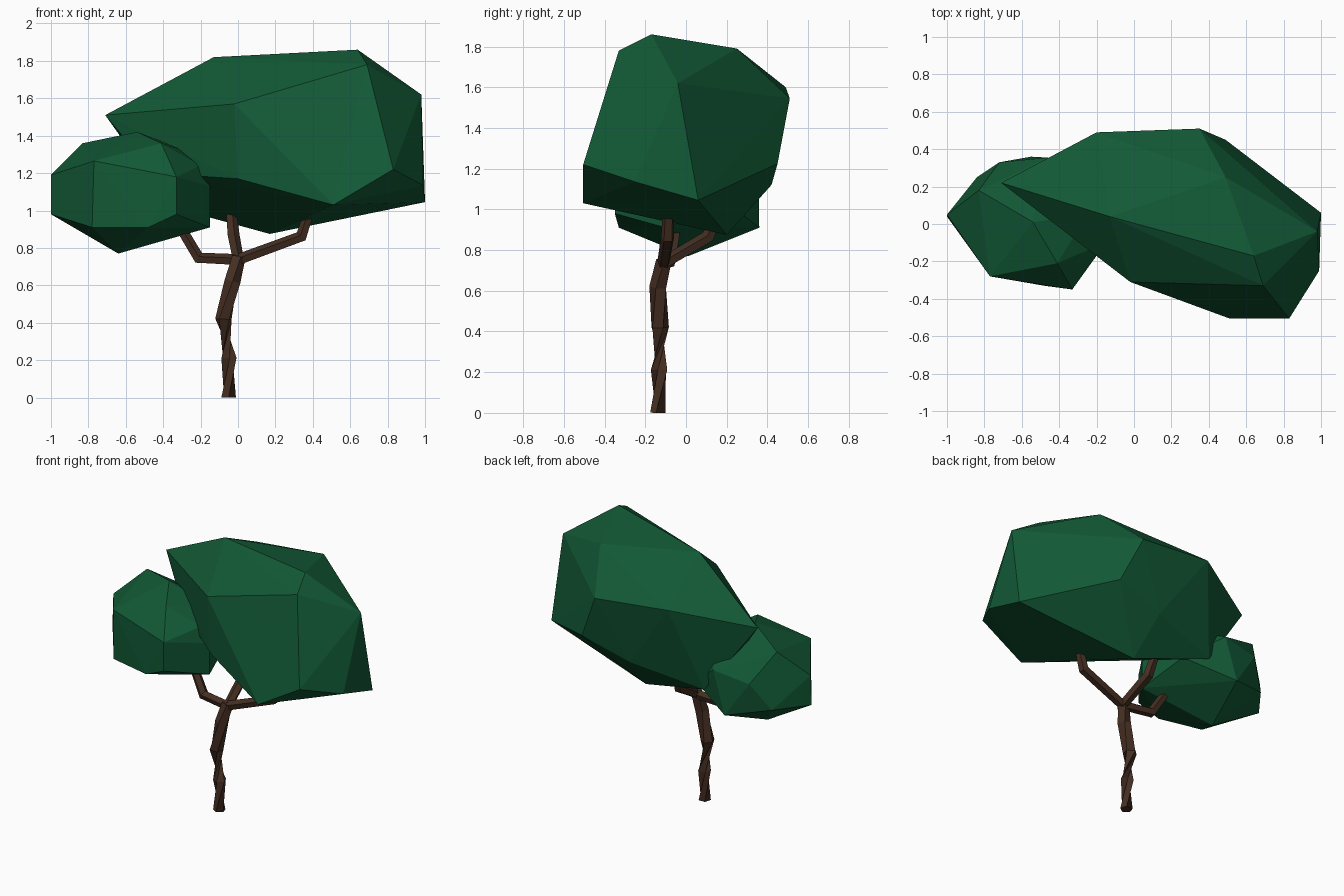
import bpy, bmesh, math
from mathutils import Vector

if "Cube" in bpy.data.objects:
    bpy.data.objects.remove(bpy.data.objects["Cube"])


def material(name, rgb):
    m = bpy.data.materials.new(name)
    m.diffuse_color = (*rgb, 1)
    m.use_nodes = True
    m.node_tree.nodes["Principled BSDF"].inputs["Base Color"].default_value = m.diffuse_color
    return m


LEAF = material("leaf_green", (0.006, 0.1, 0.036))
BARK = material("bark_brown", (0.06, 0.028, 0.016))


def finish(name, bm, mat):
    bmesh.ops.recalc_face_normals(bm, faces=bm.faces)
    mesh = bpy.data.meshes.new(name)
    bm.to_mesh(mesh)
    bm.free()
    mesh.materials.append(mat)
    ob = bpy.data.objects.new(name, mesh)
    bpy.context.collection.objects.link(ob)
    return ob


def clump(name, points, dent=None):
    """Faceted foliage: convex hull of a few corners, with an optional pushed-in corner."""
    bm = bmesh.new()
    for p in points:
        bm.verts.new(p)
    res = bmesh.ops.convex_hull(bm, input=bm.verts)
    loose = [v for v in bm.verts if not v.link_faces]
    bmesh.ops.delete(bm, geom=loose, context='VERTS')
    if dent:
        start, offset = Vector(dent[0]), Vector(dent[1])
        for v in bm.verts:
            if (v.co - start).length < 1e-4:
                v.co += offset
    return finish(name, bm, LEAF)


def limb(name, path, radii, sides=5):
    """Faceted tube with rings set along a path."""
    bm = bmesh.new()
    pts = [Vector(p) for p in path]
    rings = []
    for i, (p, r) in enumerate(zip(pts, radii)):
        a = (p - pts[i - 1]).normalized() if i else Vector()
        b = (pts[i + 1] - p).normalized() if i < len(pts) - 1 else Vector()
        q = (a + b).to_track_quat('Z', 'Y')
        rings.append([bm.verts.new(p + q @ Vector((r * math.cos(t), r * math.sin(t), 0)))
                      for t in (math.tau * (k + 0.25) / sides for k in range(sides))])
    for lo, hi in zip(rings, rings[1:]):
        for k in range(sides):
            n = (k + 1) % sides
            bm.faces.new((lo[k], lo[n], hi[n], hi[k]))
    bm.faces.new(rings[0][::-1])
    bm.faces.new(rings[-1])
    return finish(name, bm, BARK)


# Trunk
limb("trunk", [(-0.05, -0.135, 0), (-0.05, -0.13, 0.21), (-0.077, -0.13, 0.42),
               (-0.03, -0.135, 0.62), (0.0, -0.11, 0.75)],
     [0.041, 0.043, 0.046, 0.045, 0.04])

# Three branches from the fork
FORK = (0.0, -0.11, 0.735)
for name, mid, tip in [
        ("left_branch", (-0.21, -0.08, 0.745), (-0.35, -0.04, 0.98)),
        ("right_branch", (0.34, -0.09, 0.86), (0.39, -0.085, 1.02)),
        ("back_branch", (-0.025, 0.11, 0.865), (-0.04, 0.17, 1.02))]:
    limb(name, [FORK, mid, tip], [0.032, 0.034, 0.028])

# Large slanted canopy
DENT = (0.63, -0.45, 1.55)
clump("large_canopy", [
    (-0.71, 0.22, 1.51), (-0.13, 0.04, 1.82), (0.64, -0.17, 1.86), (0.69, -0.33, 1.78),
    (0.49, 0.25, 1.79), (-0.20, 0.49, 1.60), (0.35, 0.51, 1.545), (0.49, 0.45, 1.225),
    (0.14, 0.42, 1.12), (0.98, -0.04, 1.62), (1.0, 0.06, 1.045), (0.99, -0.25, 1.135),
    (0.83, -0.505, 1.22), (0.51, -0.505, 1.03), (-0.02, -0.31, 1.57), (0.0, -0.30, 1.17),
    (0.17, 0.20, 0.875), (-0.36, 0.31, 1.02), (-0.45, 0.05, 1.2), DENT],
    (DENT, (0, 0.07, 0)))

# Small rounded canopy
clump("small_canopy", [
    (-0.54, 0.01, 1.42), (-0.41, -0.21, 1.36), (-0.77, -0.28, 1.265), (-0.83, 0.18, 1.36),
    (-1.0, 0.05, 1.19), (-1.0, 0.04, 0.98), (-0.33, -0.35, 1.18), (-0.33, -0.35, 0.98),
    (-0.78, -0.26, 0.91), (-0.48, -0.33, 0.91), (-0.64, 0.01, 0.77), (-0.15, -0.1, 0.91),
    (-0.15, -0.1, 1.13), (-0.2, -0.12, 1.24), (-0.25, 0.05, 1.31), (-0.72, 0.33, 1.16),
    (-0.46, 0.355, 1.2), (-0.55, 0.36, 0.91), (-0.22, 0.22, 1.02), (-0.84, 0.25, 0.98)])
